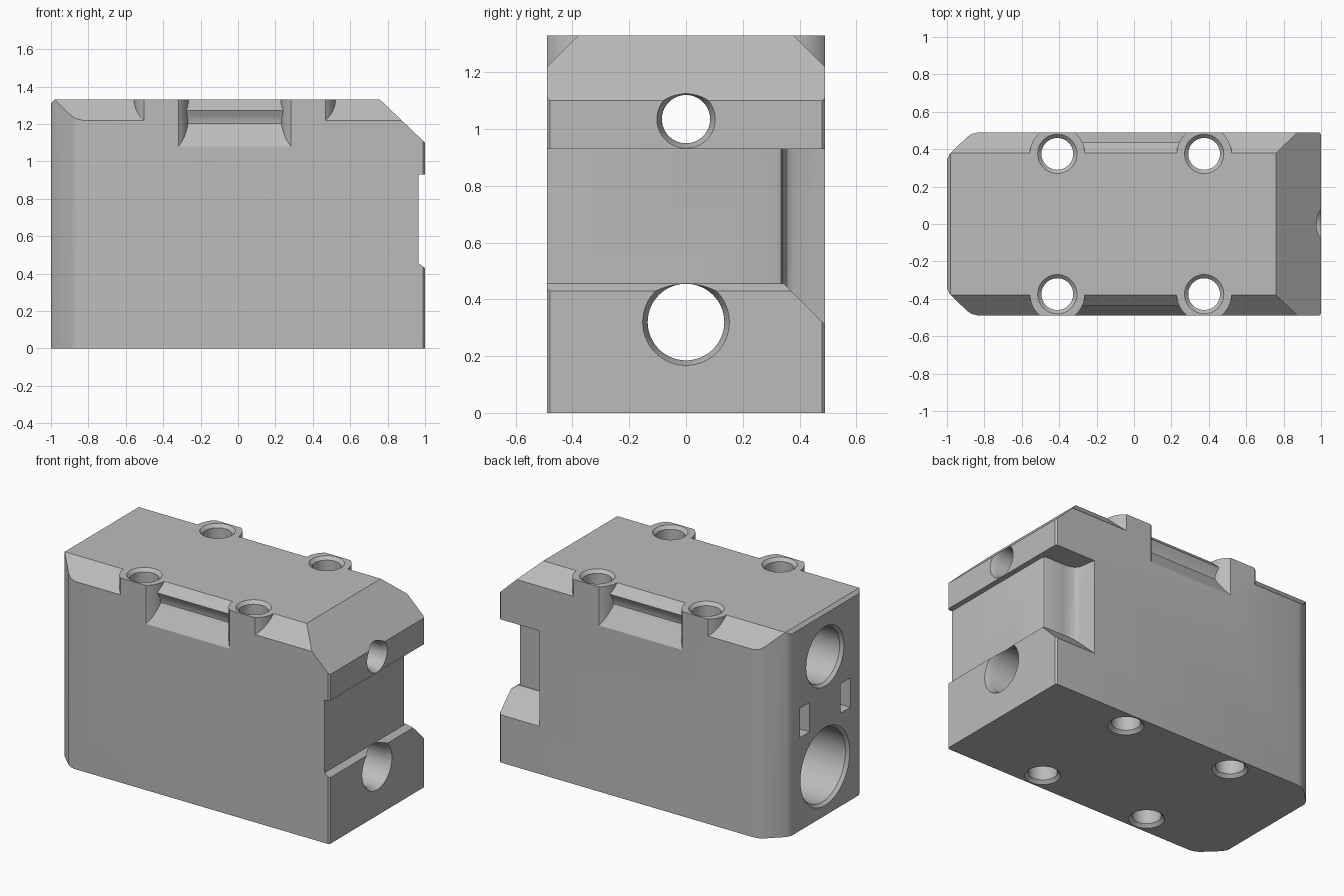
import bpy, bmesh, math
from mathutils import Matrix

cube = bpy.data.objects.get("Cube")
if cube:
    bpy.data.objects.remove(cube, do_unlink=True)

SEGMENTS = 56
HEIGHT = 1.33
HALF_Y = 0.49
BOLT_X = (-0.41, 0.375)
BOLT_Y = 0.375

grey = bpy.data.materials.new("machined grey")
grey.use_nodes = True
COLOUR = (0.5, 0.5, 0.5, 1)
grey.diffuse_color = COLOUR
grey.node_tree.nodes["Principled BSDF"].inputs["Base Color"].default_value = COLOUR


def finish(name, bm):
    bmesh.ops.recalc_face_normals(bm, faces=bm.faces)
    mesh = bpy.data.meshes.new(name)
    bm.to_mesh(mesh)
    bm.free()
    mesh.materials.append(grey)
    obj = bpy.data.objects.new(name, mesh)
    bpy.context.collection.objects.link(obj)
    return obj


def prism(name, points, axis, low, high):
    """Extrude a 2D outline along an axis."""
    place = {"X": lambda a, b, t: (t, a, b),
             "Y": lambda a, b, t: (a, t, b),
             "Z": lambda a, b, t: (a, b, t)}[axis]
    bm = bmesh.new()
    rings = [[bm.verts.new(place(a, b, t)) for a, b in points] for t in (low, high)]
    bm.faces.new(rings[0])
    bm.faces.new(rings[1])
    for i in range(len(points)):
        j = (i + 1) % len(points)
        bm.faces.new((rings[0][i], rings[0][j], rings[1][j], rings[1][i]))
    return finish(name, bm)


def drill(name, profile, location, along_x=False):
    """Stepped round cutter from (distance, radius) pairs."""
    bm = bmesh.new()
    rings = []
    for t, r in profile:
        angles = [2 * math.pi * i / SEGMENTS for i in range(SEGMENTS)]
        rings.append([bm.verts.new((r * math.cos(a), r * math.sin(a), t)) for a in angles])
    for lower, upper in zip(rings, rings[1:]):
        for i in range(SEGMENTS):
            j = (i + 1) % SEGMENTS
            bm.faces.new((lower[i], lower[j], upper[j], upper[i]))
    bm.faces.new(rings[0])
    bm.faces.new(rings[-1])
    matrix = Matrix.Translation(location)
    if along_x:
        matrix = matrix @ Matrix.Rotation(math.pi / 2, 4, "Y")
    bmesh.ops.transform(bm, matrix=matrix, verts=bm.verts)
    return finish(name, bm)


def cut(target, cutters):
    """Subtract each cutter in turn, then discard it."""
    for cutter in cutters:
        mod = target.modifiers.new("cut", "BOOLEAN")
        mod.operation = "DIFFERENCE"
        mod.solver = "EXACT"
        mod.object = cutter
        graph = bpy.context.evaluated_depsgraph_get()
        graph.update()
        mesh = bpy.data.meshes.new_from_object(target.evaluated_get(graph))
        target.modifiers.clear()
        target.data = mesh
        bpy.data.objects.remove(cutter, do_unlink=True)


# Main block with softened corner chamfers at one end
half = [(-1, 0.345), (-0.985, 0.375), (-0.89, 0.467), (-0.865, 0.482), (-0.83, HALF_Y),
        (0.99, HALF_Y), (1, 0.48)]
outline = half + [(x, -y) for x, y in reversed(half)]
block = prism("valve_block", outline, "Z", 0, HEIGHT)

# Large slope over the port end and small chamfer at the other end
cut(block, [
    prism("end_slope", [(0.74, 1.349), (1.04, 1.062), (1.04, 1.349)], "Y", -0.6, 0.6),
    prism("end_chamfer", [(-1.05, 1.26), (-0.95, 1.36), (-1.05, 1.36)], "Y", -0.6, 0.6),
])

# Long top chamfers and undercut side recesses, both leaving round bosses
edge_profile = [(0.36, 1.35), (0.52, 1.19), (0.52, 1.35)]
recess_profile = [(0.55, 0.99), (0.417, 1.19), (0.41, 1.203), (0.412, 1.22), (0.422, 1.245),
                  (0.44, 1.28), (0.42, 1.305), (0.42, 1.4), (0.55, 1.4)]
for side in (-1, 1):
    for profile, low, high in ((edge_profile, -1.1, 1.1), (recess_profile, *BOLT_X)):
        cutter = prism("side_cut", [(y * side, z) for y, z in profile], "X", low, high)
        cut(cutter, [drill("boss", [(0.9, 0.147), (1.5, 0.147)], (x, side * BOLT_Y, 0))
                     for x in BOLT_X])
        cut(block, [cutter])

# Shallow slot across the port end
cut(block, [prism("slot", [(1.05, 0.93), (0.965, 0.93), (0.965, 0.455), (1.05, 0.394)],
                  "Y", -0.6, 0.6)])

# Corner pocket with a sloping floor
pocket = prism("pocket", [(1.05, 0.32), (0.965, 0.32), (0.959, 0.334), (0.945, 0.34),
                          (0.82, 0.34), (0.775, 0.344), (0.745, 0.357), (0.728, 0.38),
                          (0.71, 0.49), (0.70, 0.6), (1.05, 0.6)], "Z", 0.15, 0.93)
cut(pocket, [prism("pocket_floor", [(0.2, 0.455), (0.345, 0.455), (0.65, 0.15),
                                    (0.65, 0.05), (0.2, 0.05)], "X", 0.5, 1.2)])
cut(block, [pocket])

# Two stepped bores running the length of the block
cut(block, [
    drill("lower_bore", [(-1.02, 0.27), (-0.98, 0.237), (0.5, 0.237), (0.5, 0.135),
                         (0.965, 0.135), (1.02, 0.163)], (0, 0, 0.32), True),
    drill("upper_bore", [(-1.02, 0.21), (-0.98, 0.178), (0.5, 0.178), (0.5, 0.085),
                         (0.965, 0.085), (1.02, 0.113)], (0, 0, 1.035), True),
])

# Vertical bolt holes, countersunk at both ends
for x in BOLT_X:
    for side in (-1, 1):
        cut(block, [drill("bolt_hole", [(-0.02, 0.125), (0.02, 0.085), (1.31, 0.085),
                                        (1.35, 0.125)], (x, side * BOLT_Y, 0))])

# Pair of key slots between the bores
for y in (-0.21, 0.21):
    key = [(y - 0.05, 0.605), (y + 0.05, 0.605), (y + 0.05, 0.795), (y - 0.05, 0.795)]
    cut(block, [prism("key_slot", key, "X", -1.1, -0.88)])

# Smooth bores and bosses, keep machined edges sharp
bpy.ops.object.select_all(action="DESELECT")
block.select_set(True)
bpy.context.view_layer.objects.active = block
bpy.ops.object.shade_smooth_by_angle(angle=math.radians(30))
